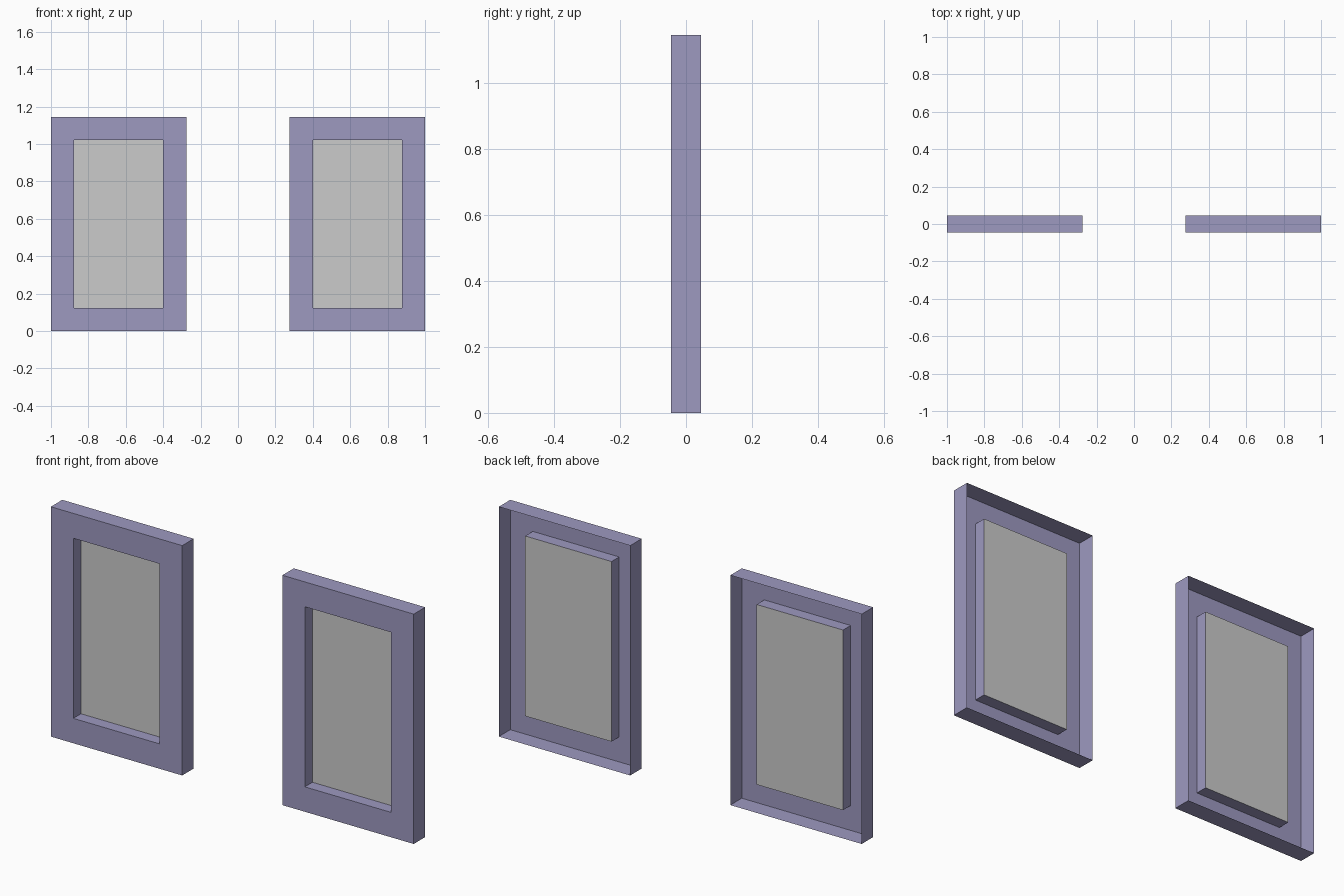
import bpy, bmesh

if "Cube" in bpy.data.objects:
    bpy.data.objects.remove(bpy.data.objects["Cube"])

X0, X1, Z0, Z1 = 0.276, 1.0, 0.0, 1.145   # outer rectangle of one panel
HALF_T = 0.045                            # half thickness
MARGIN = 0.124                            # frame border width
RECESS_Y = 0.015                          # depth of the inset pane


def ring(bm, inset, y):
    a, b, c, d = X0 + inset, X1 - inset, Z0 + inset, Z1 - inset
    return [bm.verts.new(p) for p in ((a, y, c), (b, y, c), (b, y, d), (a, y, d))]


def finish(bm, name, color=None):
    bm.normal_update()
    mesh = bpy.data.meshes.new(name)
    bm.to_mesh(mesh)
    bm.free()
    obj = bpy.data.objects.new(name, mesh)
    bpy.context.collection.objects.link(obj)
    # the second panel mirrors across x = 0
    mirror = obj.modifiers.new("Mirror", 'MIRROR')
    mirror.use_axis[0] = True
    mirror.use_mirror_merge = False
    if color:
        mat = bpy.data.materials.new(name + "_paint")
        mat.diffuse_color = color
        mat.use_nodes = True
        mat.node_tree.nodes["Principled BSDF"].inputs["Base Color"].default_value = mat.diffuse_color
        mesh.materials.append(mat)
    return obj


# Frame shell, open at the back: outer walls, front border, recess walls
bm = bmesh.new()
rings = [ring(bm, 0, HALF_T), ring(bm, 0, -HALF_T),
         ring(bm, MARGIN, -HALF_T), ring(bm, MARGIN, RECESS_Y)]
for r, s in zip(rings, rings[1:]):
    for i in range(4):
        j = (i + 1) % 4
        bm.faces.new((r[i], r[j], s[j], s[i]))
# orient the sheet so the outside and front face outward
bm.normal_update()
bm.faces.ensure_lookup_table()
if bm.faces[4].normal.y > 0:
    bmesh.ops.reverse_faces(bm, faces=bm.faces[:])
finish(bm, "window_frame", (0.34, 0.32, 0.53, 1))

# Grey pane closing the recess
bm = bmesh.new()
bm.faces.new(ring(bm, MARGIN, RECESS_Y))
finish(bm, "window_pane")
